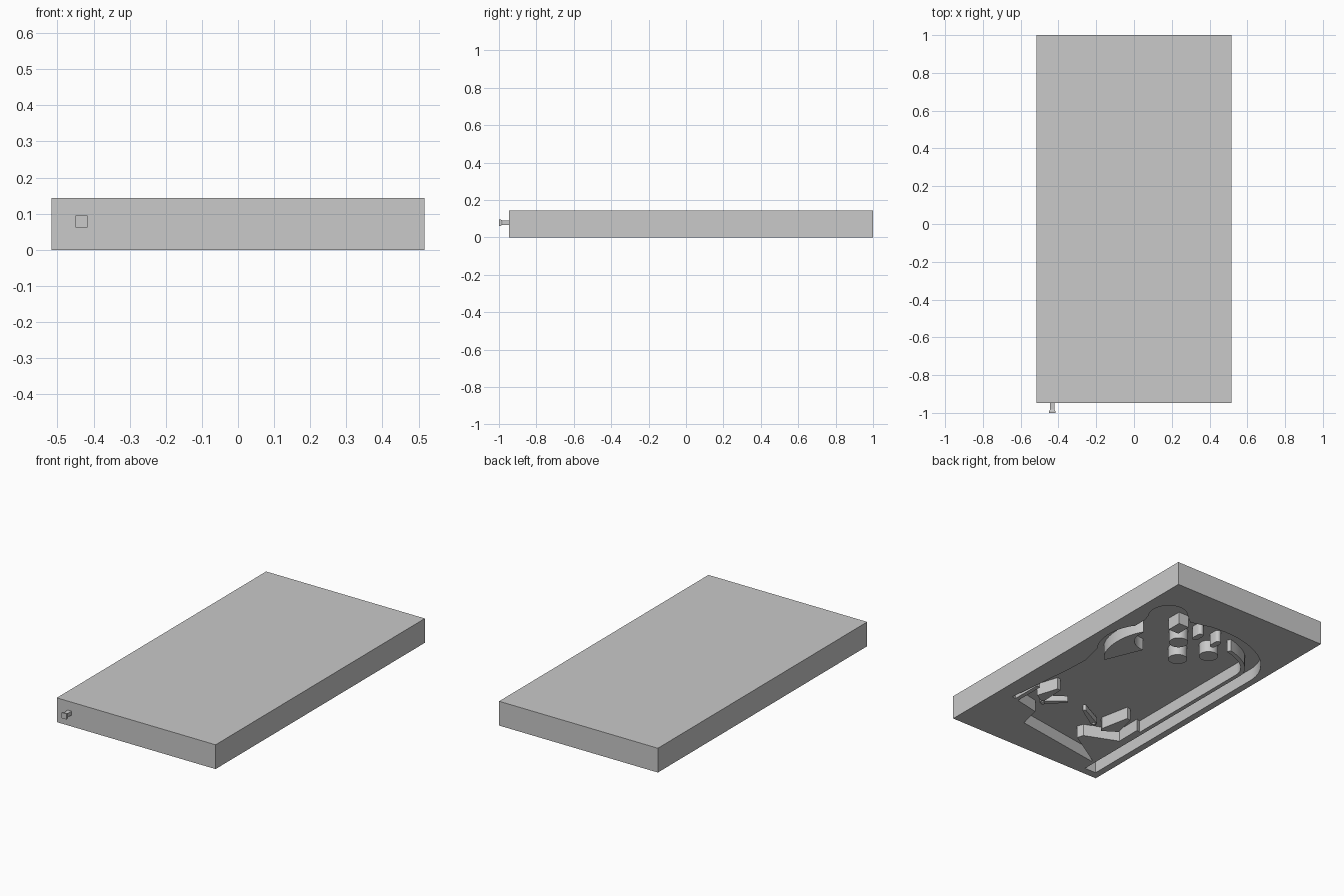
import bpy, bmesh
from math import sin, cos, pi, radians

cube = bpy.data.objects.get("Cube")
if cube:
    bpy.data.objects.remove(cube, do_unlink=True)

CEILING = 0.072     # depth of the recess in the underside
HEIGHT = 0.143

grey = bpy.data.materials.new("plain grey")
grey.use_nodes = True
grey.diffuse_color = (0.585, 0.585, 0.585, 1)
grey.node_tree.nodes["Principled BSDF"].inputs["Base Color"].default_value = grey.diffuse_color


def finish(name, bm):
    """Turn a bmesh into a grey object."""
    bmesh.ops.recalc_face_normals(bm, faces=bm.faces)
    mesh = bpy.data.meshes.new(name)
    bm.to_mesh(mesh)
    bm.free()
    mesh.materials.append(grey)
    obj = bpy.data.objects.new(name, mesh)
    bpy.context.collection.objects.link(obj)
    return obj


def select(obj):
    bpy.ops.object.select_all(action='DESELECT')
    obj.select_set(True)
    bpy.context.view_layer.objects.active = obj


def prism(name, outline, z0=0.0, z1=CEILING + 0.005, smooth=False):
    """Extrude a flat outline upward into a closed solid."""
    bm = bmesh.new()
    face = bm.faces.new([bm.verts.new((x, y, z0)) for x, y in outline])
    top = bmesh.ops.extrude_face_region(bm, geom=[face])["geom"]
    bmesh.ops.translate(bm, vec=(0, 0, z1 - z0),
                        verts=[v for v in top if isinstance(v, bmesh.types.BMVert)])
    obj = finish(name, bm)
    if smooth:
        select(obj)
        bpy.ops.object.shade_smooth_by_angle(angle=radians(30))
    return obj


def arc(cx, cy, rx, ry, start, end, steps=16):
    angles = [radians(start + (end - start) * i / steps) for i in range(steps + 1)]
    return [(cx + rx * cos(a), cy + ry * sin(a)) for a in angles]


def rect(x0, x1, y0, y1):
    return [(x0, y0), (x1, y0), (x1, y1), (x0, y1)]


# Cabinet: a slab with the playfield and launch lane sunk into its underside
cabinet = prism("cabinet", rect(-0.517, 0.517, -0.947, 1.0), 0, HEIGHT)
recess = ([(-0.40, -0.82), (-0.40, -0.90), (-0.476, -0.90)]
          + arc(-0.03, 0.44, 0.446, 0.32, 180, 90, 20)
          + [(0.06, 0.755), (0.195, 0.718)]
          + arc(0.34, 0.70, 0.105, 0.11, 135, -40, 20)
          + [(0.405, 0.575)]
          + arc(0.30, 0.33, 0.157, 0.22, 48, -48, 14)
          + [(0.37, 0.02), (0.376, -0.12), (0.42, -0.55),
             (0.217, -0.595), (0.185, -0.73)])
cutter = prism("recess_cutter", recess, -0.05, CEILING)
cutter.hide_render = True
cut = cabinet.modifiers.new("recess", 'BOOLEAN')
cut.operation = 'DIFFERENCE'
cut.solver = 'EXACT'
cut.object = cutter
select(cabinet)
bpy.ops.object.modifier_apply(modifier=cut.name)
bpy.data.objects.remove(cutter, do_unlink=True)
bpy.ops.object.shade_smooth_by_angle(angle=radians(30))

# Launch lane divider, curling inward along the arch at its far end
prism("lane_divider",
      [(-0.40, -0.83)] + arc(-0.03, 0.44, 0.37, 0.20, 180, 114, 12)
      + arc(-0.03, 0.44, 0.345, 0.175, 114, 180, 12) + [(-0.375, -0.83)], smooth=True)

# Return guides
prism("right_return_guide",
      [(-0.38, -0.40), (-0.35, -0.39), (-0.352, -0.546), (-0.158, -0.627),
       (-0.146, -0.666), (-0.38, -0.81)])
prism("left_return_guide", rect(0.37, 0.395, -0.56, -0.37))

# Slingshots
prism("right_slingshot",
      [(-0.188, -0.50), (-0.223, -0.324), (-0.25, -0.33), (-0.285, -0.47), (-0.20, -0.525)])
prism("left_slingshot",
      [(0.255, -0.46), (0.263, -0.324), (0.285, -0.32), (0.325, -0.45), (0.268, -0.485)])

# Raised flippers: a tapered blade on a round pivot
for side, sign, (px, py), (tx, ty) in (("right", 1, (-0.14, -0.515), (-0.01, -0.44)),
                                       ("left", -1, (0.23, -0.515), (0.13, -0.43))):
    blade = [(px + sign * x, y) for x, y in arc(0, py, 0.017, 0.017, 120, 300, 8)]
    blade += [(tx + sign * x, y) for x, y in arc(0, ty, 0.01, 0.01, -60, 120, 8)]
    prism(side + "_flipper", blade, 0.02, 0.055, smooth=True)
    prism(side + "_flipper_pivot", arc(px, py, 0.011, 0.011, 0, 337.5, 15), 0.012, smooth=True)

# Three round bumpers
for i, (x, y) in enumerate([(0.10, 0.505), (-0.125, 0.495), (-0.015, 0.36)]):
    prism("bumper_%d" % (i + 1), arc(x, y, 0.053, 0.053, 0, 348.75, 31), smooth=True)

# Rollover lane dividers above the bumpers
for i, x in enumerate([0.057, -0.07]):
    prism("rollover_divider_%d" % (i + 1),
          arc(x, 0.64, 0.018, 0.018, 0, 180, 8) + arc(x, 0.60, 0.018, 0.018, 180, 360, 8),
          smooth=True)
prism("rollover_block", rect(0.165, 0.235, 0.58, 0.67))

# Curved orbit island on the left, with a scooped end
prism("orbit_island",
      arc(0.235, 0.30, 0.135, 0.23, -65, 48, 18)
      + arc(0.205, 0.435, 0.12, 0.12, 15, -93, 12), smooth=True)

# Plunger: square knob on a slimmer stem
bm = bmesh.new()
rings = []
for y, half in [(-1.0, 0.0165), (-0.99, 0.0165), (-0.982, 0.0115), (-0.90, 0.0125)]:
    rings.append([bm.verts.new((-0.433 + half * sx, y, 0.0785 + half * sz))
                  for sx, sz in ((-1, -1), (1, -1), (1, 1), (-1, 1))])
for a, b in zip(rings, rings[1:]):
    for i in range(4):
        bm.faces.new((a[i], a[(i + 1) % 4], b[(i + 1) % 4], b[i]))
bm.faces.new(rings[0])
bm.faces.new(rings[-1])
finish("plunger", bm)
